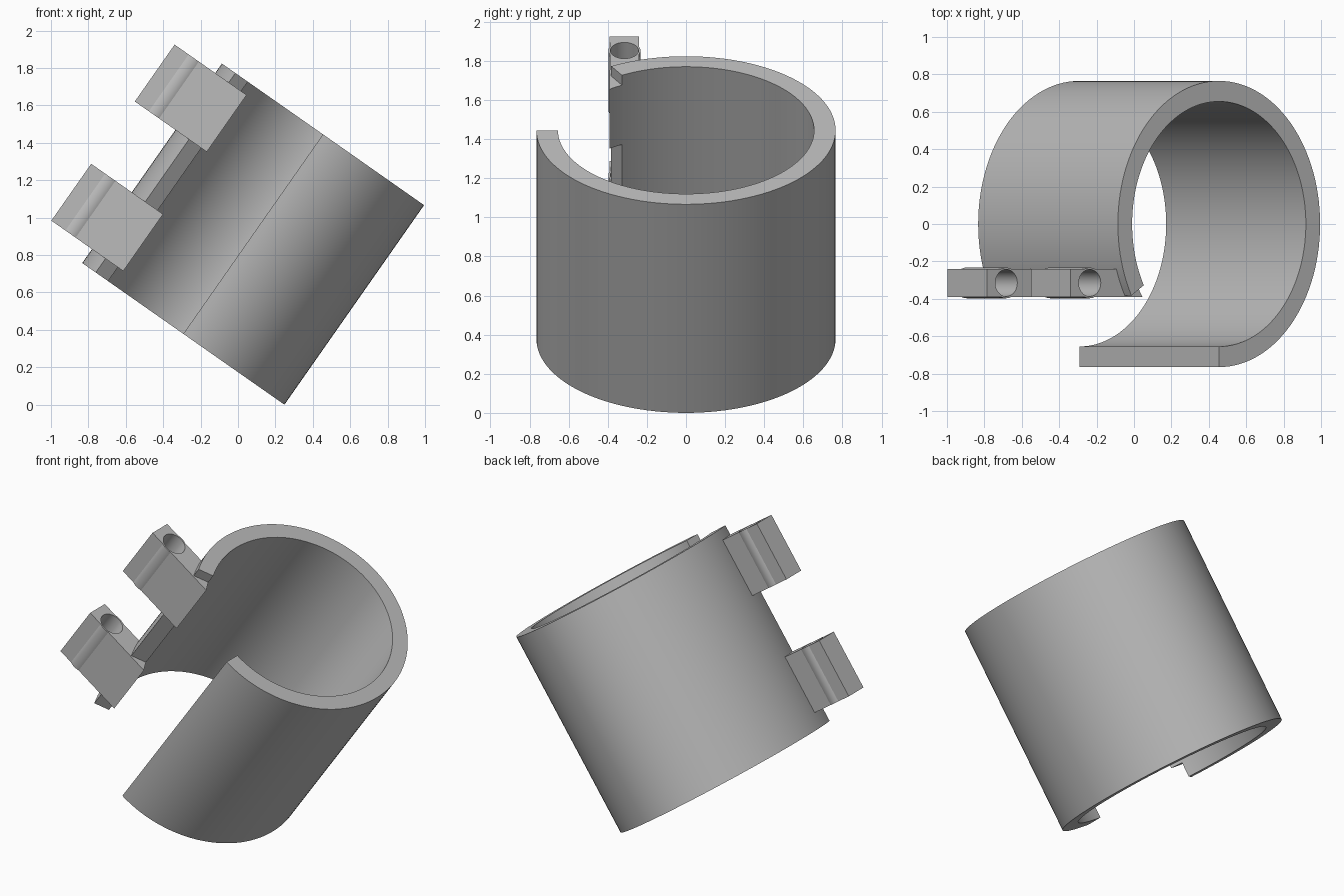
import bpy, bmesh
from math import sin, cos, asin, radians
from mathutils import Matrix

if "Cube" in bpy.data.objects:
    bpy.data.objects.remove(bpy.data.objects["Cube"], do_unlink=True)

grey = bpy.data.materials.new("plain grey")
grey.use_nodes = True
grey.diffuse_color = (0.5, 0.5, 0.5, 1)
grey.node_tree.nodes["Principled BSDF"].inputs["Base Color"].default_value = (0.5, 0.5, 0.5, 1)

# Every part is extruded along the sleeve axis, which leans over toward +x
TILT = Matrix.Translation((0.081, 0, 0.912)) @ Matrix.Rotation(radians(35), 4, "Y")
OUTER = (0.66, 0.765)
INNER = (0.567, 0.655)


def arc(centre, radii, start, end, steps):
    angles = [radians(start + (end - start) * i / steps) for i in range(steps + 1)]
    return [(centre[0] + radii[0] * cos(a), centre[1] + radii[1] * sin(a)) for a in angles]


def extrude_profile(name, loops, low, high):
    """Fill closed outlines (inner ones become holes) and extrude them."""
    bm = bmesh.new()
    edges = []
    for loop in loops:
        verts = [bm.verts.new((x, y, low)) for x, y in loop]
        edges += [bm.edges.new((verts[i - 1], verts[i])) for i in range(len(verts))]
    bmesh.ops.triangle_fill(bm, edges=edges, use_beauty=True, use_dissolve=False)
    top = bmesh.ops.extrude_face_region(bm, geom=bm.faces[:], use_keep_orig=True)
    moved = [g for g in top["geom"] if isinstance(g, bmesh.types.BMVert)]
    bmesh.ops.translate(bm, verts=moved, vec=(0, 0, high - low))
    bmesh.ops.recalc_face_normals(bm, faces=bm.faces[:])
    mesh = bpy.data.meshes.new(name)
    bm.to_mesh(mesh)
    bm.free()
    mesh.materials.append(grey)
    obj = bpy.data.objects.new(name, mesh)
    bpy.context.collection.objects.link(obj)
    obj.matrix_world = TILT
    bpy.ops.object.select_all(action="DESELECT")
    obj.select_set(True)
    bpy.context.view_layer.objects.active = obj
    bpy.ops.object.shade_smooth_by_angle(angle=radians(20))
    return obj


# Open elliptical sleeve
sleeve = arc((0, 0), OUTER, -90, 210, 100) + arc((0, 0), INNER, 210, -90, 100)
extrude_profile("open_sleeve", [sleeve], -0.651, 0.651)

# Hinge lug outline: flat block, slight bulge around the pin hole,
# inner end following the bore of the sleeve
FRONT, BACK, END = -0.39, -0.24, -0.925
PIN = (-0.80, (FRONT + BACK) / 2)
bulge = (0.082, 0.082)
bore_front = 180 - radians(1) ** -1 * asin(FRONT / INNER[1])
bore_back = 180 - radians(1) ** -1 * asin(BACK / INNER[1])
lug = ([(END, FRONT)] + arc(PIN, bulge, -114, -66, 10)
       + arc((0, 0), INNER, bore_front, bore_back, 8)
       + arc(PIN, bulge, 66, 114, 10) + [(END, BACK)])
pin_hole = arc(PIN, (0.072, 0.072), 0, 360, 40)[:-1]

for name, low in (("lower_hinge_lug", -0.56), ("upper_hinge_lug", 0.218)):
    extrude_profile(name, [lug, pin_hole], low, low + 0.371)
